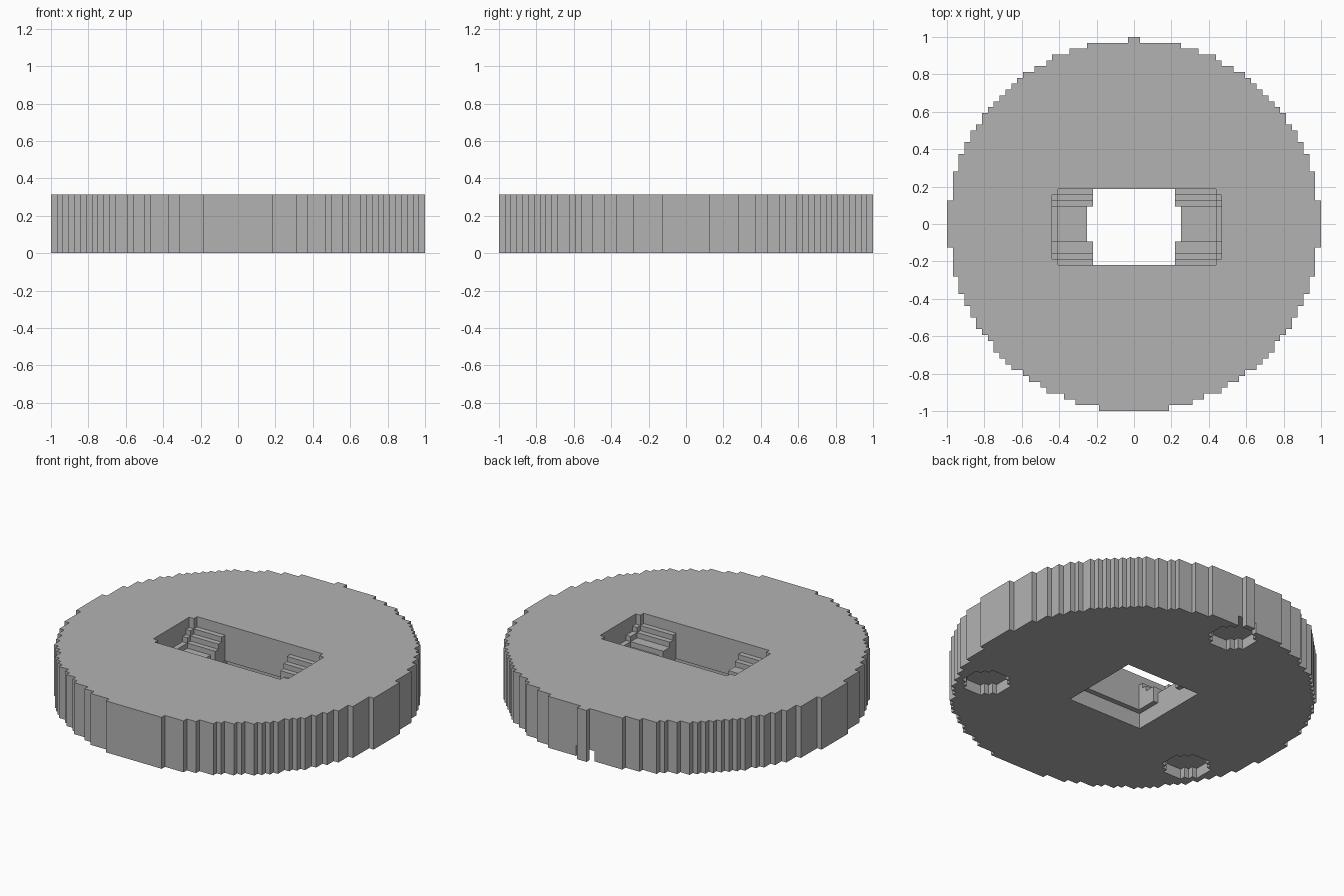
import bpy, bmesh, math

U = 1 / 32          # one block of the grid
TOP = 10            # disc thickness in blocks

old = bpy.data.objects.get("Cube")
if old:
    bpy.data.objects.remove(old, do_unlink=True)

grey = bpy.data.materials.new("stone_grey")
grey.use_nodes = True
grey.diffuse_color = (0.45, 0.45, 0.45, 1)
grey.node_tree.nodes["Principled BSDF"].inputs["Base Color"].default_value = grey.diffuse_color


def prism(name, outline, z0, z1):
    """Extrude an outline, given in blocks, from z0 up to z1."""
    bm = bmesh.new()
    base = bm.faces.new([bm.verts.new((x * U, y * U, z0 * U)) for x, y in outline])
    side = bmesh.ops.extrude_face_region(bm, geom=[base])["geom"]
    moved = [v for v in side if isinstance(v, bmesh.types.BMVert)]
    bmesh.ops.translate(bm, vec=(0, 0, (z1 - z0) * U), verts=moved)
    bmesh.ops.recalc_face_normals(bm, faces=bm.faces)
    mesh = bpy.data.meshes.new(name)
    bm.to_mesh(mesh)
    bm.free()
    mesh.materials.append(grey)
    ob = bpy.data.objects.new(name, mesh)
    bpy.context.collection.objects.link(ob)
    return ob


def stepped_circle(size, radius_sq, shift=0.0, cx=0, cy=0):
    """Outline of a circle built from whole blocks, row by row."""
    right = []
    for row in range(-size, size):
        left_over = radius_sq - (row + 0.5 + shift) ** 2
        half = math.floor(math.sqrt(left_over) + 0.5)
        if right and right[-1][0] == half:
            right[-1] = (half, row + 1)
        else:
            right += [(half, row), (half, row + 1)]
    left = [(-x, y) for x, y in reversed(right)]
    return [(x + cx, y + cy) for x, y in right + left]


def rect(x0, x1, y0, y1):
    return [(x0, y0), (x1, y0), (x1, y1), (x0, y1)]


# Round slab with a stepped rim
disc = prism("round_slab", stepped_circle(32, 1009, 0.25), 0, TOP)


def cut(name, outline, z0, z1):
    """Carve a prism out of the slab."""
    cutter = prism(name, outline, z0, z1)
    cutter.hide_render = True
    mod = disc.modifiers.new(name, "BOOLEAN")
    mod.operation = "DIFFERENCE"
    mod.solver = "EXACT"
    mod.object = cutter
    graph = bpy.context.evaluated_depsgraph_get()
    carved = bpy.data.meshes.new_from_object(disc.evaluated_get(graph))
    disc.modifiers.clear()
    disc.data = carved
    bpy.data.objects.remove(cutter, do_unlink=True)


# Square room under the middle, and the open shaft above it
cut("lower_room", rect(-8, 8, -8, 8), -2, 3)
cut("shaft", rect(-7, 7, -7, 6), -1, TOP + 2)

# Stepped seating at both ends: each level is narrower and one block deeper
for floor, y0, y1 in ((8, -7, 6), (7, -6, 5), (6, -5, 4), (5, -3, 3)):
    cut("step", rect(-13, 14, y0, y1), floor, TOP + 2)

# Raised kerb steps along the two end walls
for floor, y0, y1 in ((8, -6, 5), (7, -5, 4), (6, -3, 3)):
    cut("kerb", rect(-14, 15, y0, y1), floor, TOP + 2)

# Landing opening down into the room, one block wider than the shaft
cut("landing_gap", rect(-8, 8, -3, 3), 1, TOP + 2)

# Three round sockets in the underside
for cx, cy in ((0, 27), (23, -13), (-23, -13)):
    cut("socket", stepped_circle(4, 16, 0, cx, cy), -2, 2)

# Merge the flat faces left by the cuts
bm = bmesh.new()
bm.from_mesh(disc.data)
bmesh.ops.remove_doubles(bm, verts=bm.verts, dist=0.0005)
bmesh.ops.dissolve_limit(bm, angle_limit=0.01, verts=bm.verts, edges=bm.edges)
bm.to_mesh(disc.data)
bm.free()
